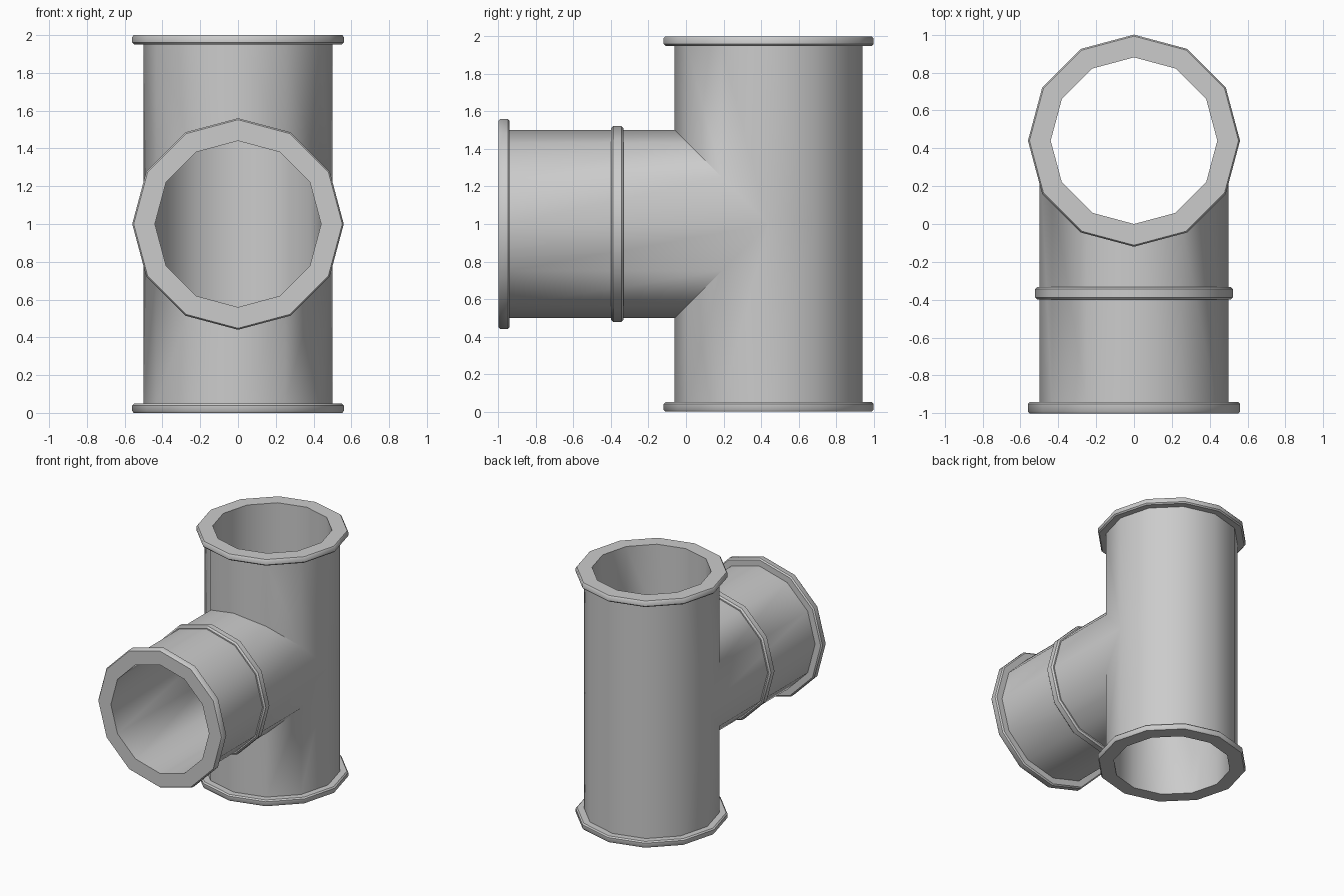
import bpy, bmesh
from math import pi, sin, cos, radians

if "Cube" in bpy.data.objects:
    bpy.data.objects.remove(bpy.data.objects["Cube"])

SIDES = 12
AXIS_Y = 0.44            # y of the upright pipe's axis
R_OUT, R_IN = 0.50, 0.44


def loft(bm, rings):
    """Join successive rings of points with quads."""
    loops = [[bm.verts.new(p) for p in ring] for ring in rings]
    for a, b in zip(loops, loops[1:]):
        for i in range(SIDES):
            j = (i + 1) % SIDES
            bm.faces.new((a[i], a[j], b[j], b[i]))


def finish(name, bm):
    bmesh.ops.remove_doubles(bm, verts=bm.verts, dist=0.0005)
    bmesh.ops.recalc_face_normals(bm, faces=bm.faces)
    mesh = bpy.data.meshes.new(name)
    bm.to_mesh(mesh)
    bm.free()
    obj = bpy.data.objects.new(name, mesh)
    bpy.context.collection.objects.link(obj)
    bpy.ops.object.select_all(action='DESELECT')
    obj.select_set(True)
    bpy.context.view_layer.objects.active = obj
    bpy.ops.object.shade_smooth_by_angle(angle=radians(40))


# Each placement takes radius, angle and distance out from the junction centre
def up(r, a, d):
    return (r * cos(a), AXIS_Y + r * sin(a), 1 + d)


def down(r, a, d):
    return (r * cos(a), AXIS_Y + r * sin(a), 1 - d)


def forward(r, a, d):
    return (r * cos(a), AXIS_Y - d, 1 + r * sin(a))


ANGLES = [2 * pi * i / SIDES for i in range(SIDES)]


def arm(bm, place, length, lip, mitre):
    """Hollow pipe arm: inner mitre, flanged end, outer mitre."""
    flange = [(R_IN, 0), (0.552, 0), (0.56, 0.01), (0.56, lip - 0.01),
              (0.55, lip), (R_OUT, lip)]
    rings = [[place(R_IN, a, R_IN * mitre(a)) for a in ANGLES]]
    rings += [[place(r, a, length - d) for a in ANGLES] for r, d in flange]
    rings += [[place(R_OUT, a, R_OUT * mitre(a)) for a in ANGLES]]
    loft(bm, rings)


# Tee body: upper, lower and front arms meeting on mitred seams
bm = bmesh.new()
for place in (up, down):
    arm(bm, place, 1.0, 0.05, lambda a: max(0.0, -sin(a)))
arm(bm, forward, AXIS_Y + 1, 0.06, lambda a: abs(sin(a)))
finish("tee_pipe", bm)

# Raised collar round the front arm
bm = bmesh.new()
collar = [(0.495, -0.40), (0.51, -0.40), (0.522, -0.388), (0.522, -0.344),
          (0.51, -0.332), (0.495, -0.332), (0.495, -0.40)]
loft(bm, [[forward(r, a, AXIS_Y - y) for a in ANGLES] for r, y in collar])
finish("branch_collar", bm)
